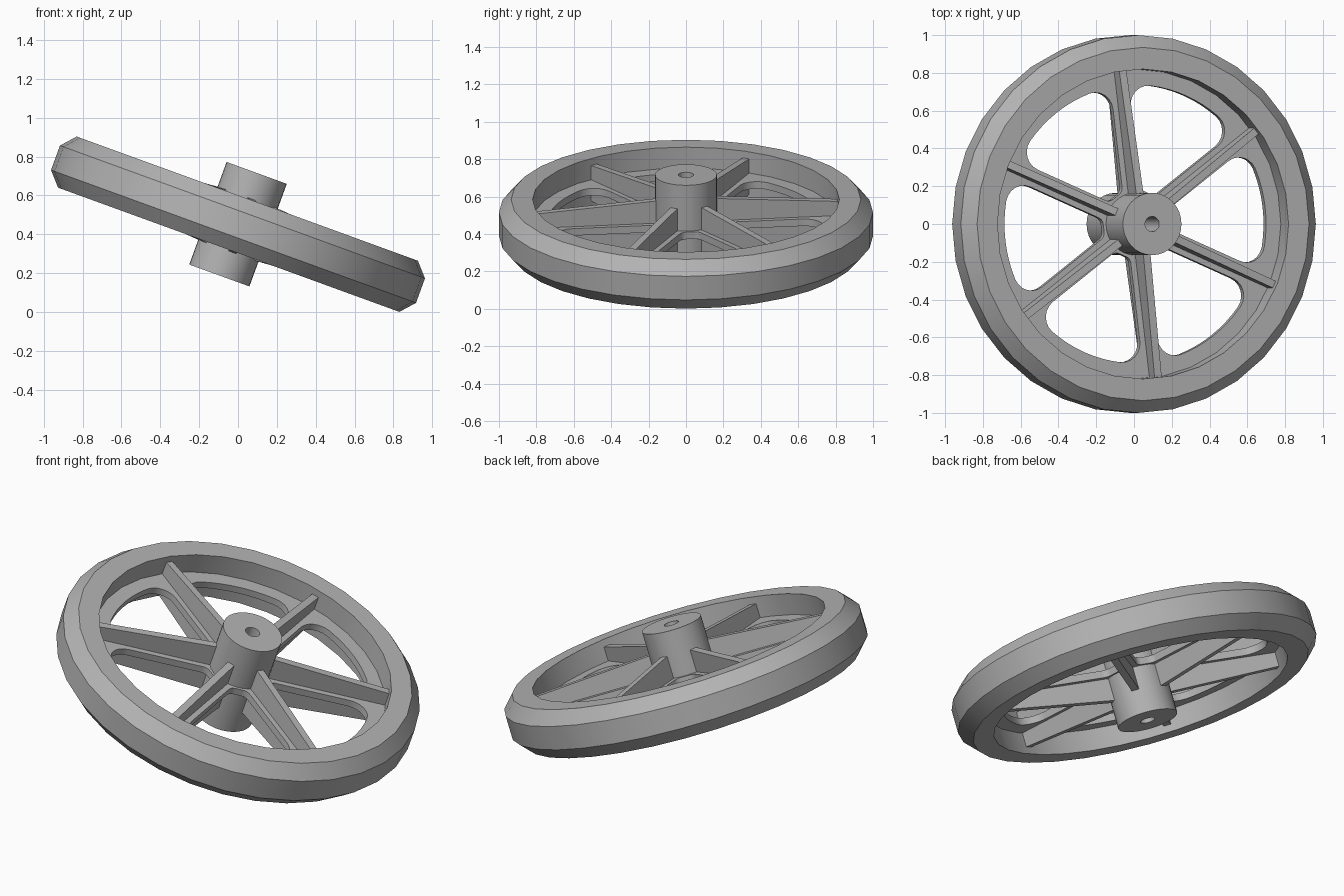
import bpy, bmesh
from math import sin, cos, asin, acos, atan2, sqrt, pi, radians
from mathutils import Matrix, Vector

if "Cube" in bpy.data.objects:
    bpy.data.objects.remove(bpy.data.objects["Cube"], do_unlink=True)

SIDES = 32
SPOKES = 6
FIRST_SPOKE = radians(37)
# The whole wheel leans 20 degrees towards +x
LEAN = Matrix.Translation((0, 0, 0.452)) @ Matrix.Rotation(radians(20), 4, "Y")

grey = bpy.data.materials.new("plain grey")
grey.use_nodes = True
grey.diffuse_color = (0.45, 0.45, 0.45, 1)
grey.node_tree.nodes["Principled BSDF"].inputs["Base Color"].default_value = (0.45, 0.45, 0.45, 1)


def finish(name, data, smooth=True):
    data.materials.append(grey)
    ob = bpy.data.objects.new(name, data)
    bpy.context.collection.objects.link(ob)
    ob.matrix_world = LEAN
    bpy.ops.object.select_all(action="DESELECT")
    ob.select_set(True)
    bpy.context.view_layer.objects.active = ob
    if ob.type == "CURVE":
        bpy.ops.object.convert(target="MESH")
        ob = bpy.context.view_layer.objects.active
    if smooth:
        bpy.ops.object.shade_smooth_by_angle(angle=radians(25))
    return ob


def mesh_from(bm, name):
    bmesh.ops.recalc_face_normals(bm, faces=bm.faces)
    me = bpy.data.meshes.new(name)
    bm.to_mesh(me)
    bm.free()
    return me


def lathe(name, profile):
    """Turn a closed (radius, height) profile around the axle."""
    bm = bmesh.new()
    rings = []
    for i in range(SIDES):
        t = 2 * pi * i / SIDES
        rings.append([bm.verts.new((r * cos(t), r * sin(t), h)) for r, h in profile])
    n = len(profile)
    for i in range(SIDES):
        a, b = rings[i], rings[(i + 1) % SIDES]
        for j in range(n):
            k = (j + 1) % n
            bm.faces.new((a[j], b[j], b[k], a[k]))
    return finish(name, mesh_from(bm, name))


# Rim with bevelled outer edges, and hub with a bore
lathe("rim", [(0.82, -0.14), (0.935, -0.14), (1, -0.067),
              (1, 0.067), (0.935, 0.14), (0.82, 0.14)])
lathe("hub", [(0.04, -0.281), (0.165, -0.281), (0.165, 0.281), (0.04, 0.281)])


# Tapered upright ribs
def rib(name, angle, half=0.02):
    bm = bmesh.new()
    outline = [(0.15, -0.147), (0.823, -0.1), (0.823, 0.1), (0.15, 0.147)]
    face = bm.faces.new([bm.verts.new((x, -half, z)) for x, z in outline])
    out = bmesh.ops.extrude_face_region(bm, geom=[face])
    moved = [g for g in out["geom"] if isinstance(g, bmesh.types.BMVert)]
    bmesh.ops.translate(bm, verts=moved, vec=(0, 2 * half, 0))
    bm.transform(Matrix.Rotation(angle, 4, "Z"))
    finish(name, mesh_from(bm, name), smooth=False)


for i in range(SPOKES):
    rib(f"spoke_rib_{i + 1}", FIRST_SPOKE + i * 2 * pi / SPOKES)


# Thin web plate with rounded openings between the spokes
def arc(center, radius, start, end, steps):
    return [center + radius * Vector((cos(t), sin(t)))
            for t in (start + (end - start) * i / steps for i in range(steps + 1))]


def opening(inner=0.18, outer=0.737, strip=0.05, small=0.045, big=0.1):
    """Outline of one opening, starting along a spoke that lies on +x."""
    y = strip + small
    near = Vector((sqrt((inner + small) ** 2 - y * y), y))
    y = strip + big
    far = Vector((sqrt((outer - big) ** 2 - y * y), y))
    near_dir = atan2(near.y, near.x)
    far_dir = atan2(far.y, far.x)
    half = arc(near, small, near_dir + pi, 1.5 * pi, 6)
    half += arc(far, big, -pi / 2, far_dir, 6)
    middle = pi / SPOKES
    half += arc(Vector((0, 0)), outer, far_dir, middle, 4)[1:]
    # Mirror the half outline across the middle of the sector
    mirror = [Vector((p.x * cos(2 * middle) + p.y * sin(2 * middle),
                      p.x * sin(2 * middle) - p.y * cos(2 * middle))) for p in half[:-1]]
    return half + mirror[::-1]


def add_spline(curve, points):
    spline = curve.splines.new("POLY")
    spline.points.add(len(points) - 1)
    for sp, p in zip(spline.points, points):
        sp.co = (p.x, p.y, 0, 1)
    spline.use_cyclic_u = True


web = bpy.data.curves.new("web", "CURVE")
web.dimensions = "2D"
web.fill_mode = "BOTH"
web.extrude = 0.02
add_spline(web, arc(Vector((0, 0)), 0.83, 0, 2 * pi * (SIDES - 1) / SIDES, SIDES - 1))
outline = opening()
for i in range(SPOKES):
    turn = Matrix.Rotation(FIRST_SPOKE + i * 2 * pi / SPOKES, 2)
    add_spline(web, [turn @ p for p in outline])
finish("web", web)
